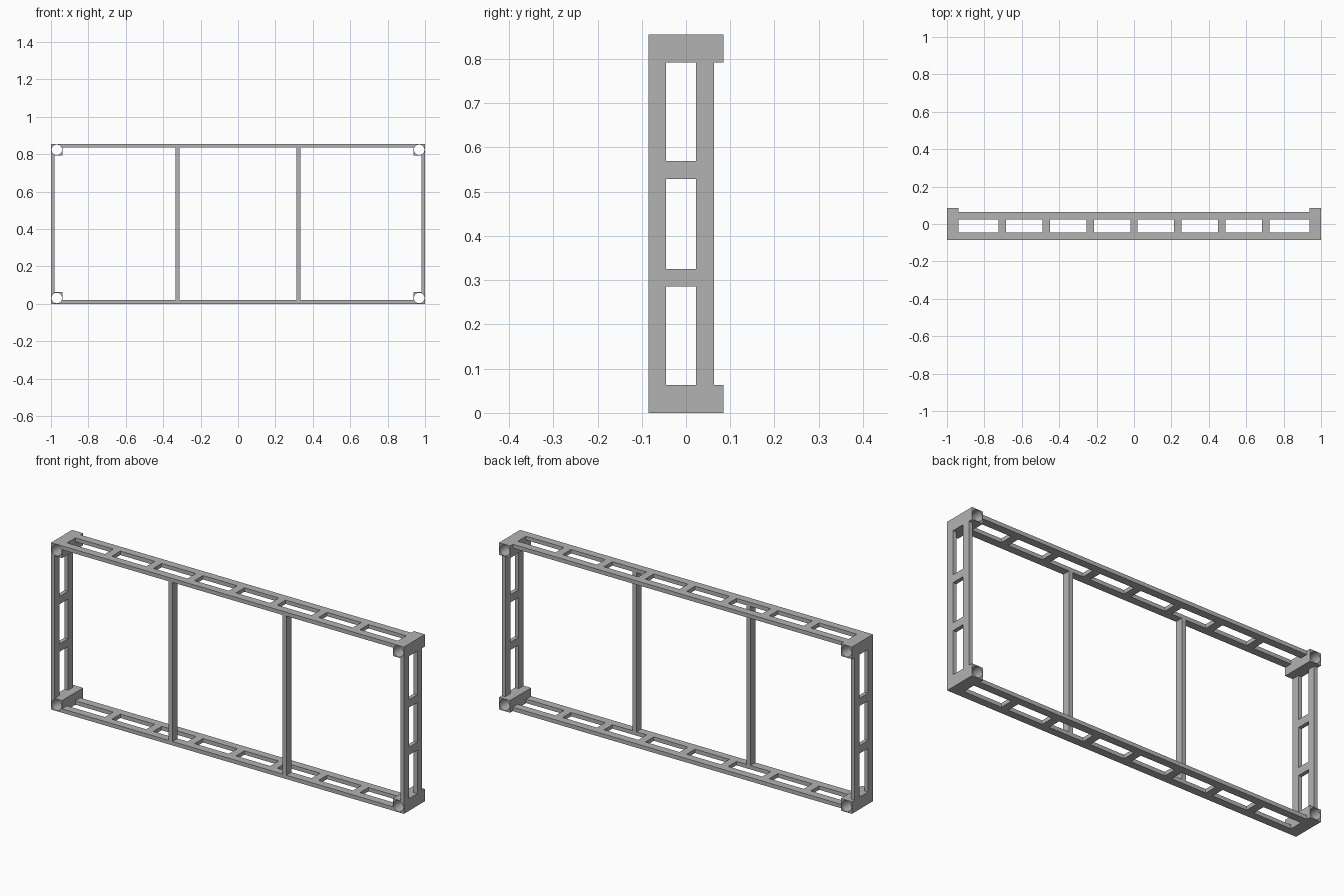
import bpy, bmesh, math
from mathutils import Vector

if "Cube" in bpy.data.objects:
    bpy.data.objects.remove(bpy.data.objects["Cube"], do_unlink=True)

HEIGHT = 0.855
BLOCK = 0.0625          # corner block side
BORE = 0.028            # radius of the hole through each block
FRONT, BACK = -0.085, 0.085
WALL = 0.02             # thickness of the rails
RIB = 0.04              # width of rails and cross ribs
WINDOW = (-0.045, 0.023)
PANEL_BACK = 0.063

grey = bpy.data.materials.new("plain grey")
grey.use_nodes = True
colour = (0.45, 0.45, 0.45, 1)
grey.diffuse_color = colour
grey.node_tree.nodes["Principled BSDF"].inputs["Base Color"].default_value = colour


def finish(name, bm):
    bmesh.ops.remove_doubles(bm, verts=bm.verts, dist=1e-5)
    bmesh.ops.recalc_face_normals(bm, faces=bm.faces)
    mesh = bpy.data.meshes.new(name)
    bm.to_mesh(mesh)
    bm.free()
    mesh.materials.append(grey)
    obj = bpy.data.objects.new(name, mesh)
    bpy.context.collection.objects.link(obj)
    return obj


def extrude(bm, offset):
    """Thicken all flat faces into a solid."""
    geom = bmesh.ops.extrude_face_region(bm, geom=bm.faces[:], use_keep_orig=True)["geom"]
    moved = [g for g in geom if isinstance(g, bmesh.types.BMVert)]
    bmesh.ops.translate(bm, verts=moved, vec=offset)


def ladder(name, start, end, bays, place, offset):
    """Flat ladder-shaped panel: two rails joined by ribs between the bays."""
    pitch = (end - start) / bays
    cuts = [start]
    for i in range(1, bays):
        middle = start + i * pitch
        cuts += [middle - RIB / 2, middle + RIB / 2]
    cuts.append(end)
    depths = [FRONT, *WINDOW, PANEL_BACK]
    bm = bmesh.new()
    for i, (a, b) in enumerate(zip(cuts, cuts[1:])):
        for j, (c, d) in enumerate(zip(depths, depths[1:])):
            if j == 1 and i % 2 == 0:
                continue        # open window
            bm.faces.new([bm.verts.new(place(*p)) for p in ((a, c), (b, c), (b, d), (a, d))])
    bmesh.ops.remove_doubles(bm, verts=bm.verts, dist=1e-5)
    extrude(bm, offset)
    return finish(name, bm)


def corner_block(name, x, z, sides=32):
    """Square bar with a round bore running front to back."""
    bm = bmesh.new()
    inner, outer = [], []
    for i in range(sides):
        a = math.tau * i / sides
        c, s = math.cos(a), math.sin(a)
        reach = BLOCK / 2 / max(abs(c), abs(s))
        inner.append(bm.verts.new((x + c * BORE, FRONT, z + s * BORE)))
        outer.append(bm.verts.new((x + c * reach, FRONT, z + s * reach)))
    for i in range(sides):
        k = (i + 1) % sides
        bm.faces.new((inner[i], outer[i], outer[k], inner[k]))
    extrude(bm, Vector((0, BACK - FRONT, 0)))
    obj = finish(name, bm)
    bpy.context.view_layer.objects.active = obj
    obj.select_set(True)
    bpy.ops.object.shade_smooth_by_angle(angle=math.radians(30))
    obj.select_set(False)


def post(name, x):
    """Slim upright between the lower and upper front rails."""
    bm = bmesh.new()
    bmesh.ops.create_cube(bm, size=1)
    bmesh.ops.scale(bm, vec=(0.023, WINDOW[0] - FRONT, HEIGHT - 2 * WALL), verts=bm.verts)
    bmesh.ops.translate(bm, vec=(x, (WINDOW[0] + FRONT) / 2, HEIGHT / 2), verts=bm.verts)
    finish(name, bm)


# Long panels at the bottom and top
inner_x = 1 - BLOCK
ladder("bottom_panel", -inner_x, inner_x, 8, lambda u, y: (u, y, 0), Vector((0, 0, WALL)))
ladder("top_panel", -inner_x, inner_x, 8, lambda u, y: (u, y, HEIGHT), Vector((0, 0, -WALL)))

# Side panels, corner blocks and posts, mirrored left and right
for side, sign in (("left", 1), ("right", -1)):
    ladder(side + "_panel", BLOCK, HEIGHT - BLOCK, 3,
           lambda u, y: (sign, y, u), Vector((-sign * WALL, 0, 0)))
    corner_block(side + "_bottom_corner", sign * (1 - BLOCK / 2), BLOCK / 2)
    corner_block(side + "_top_corner", sign * (1 - BLOCK / 2), HEIGHT - BLOCK / 2)
    post(side + "_post", sign * 0.323)
